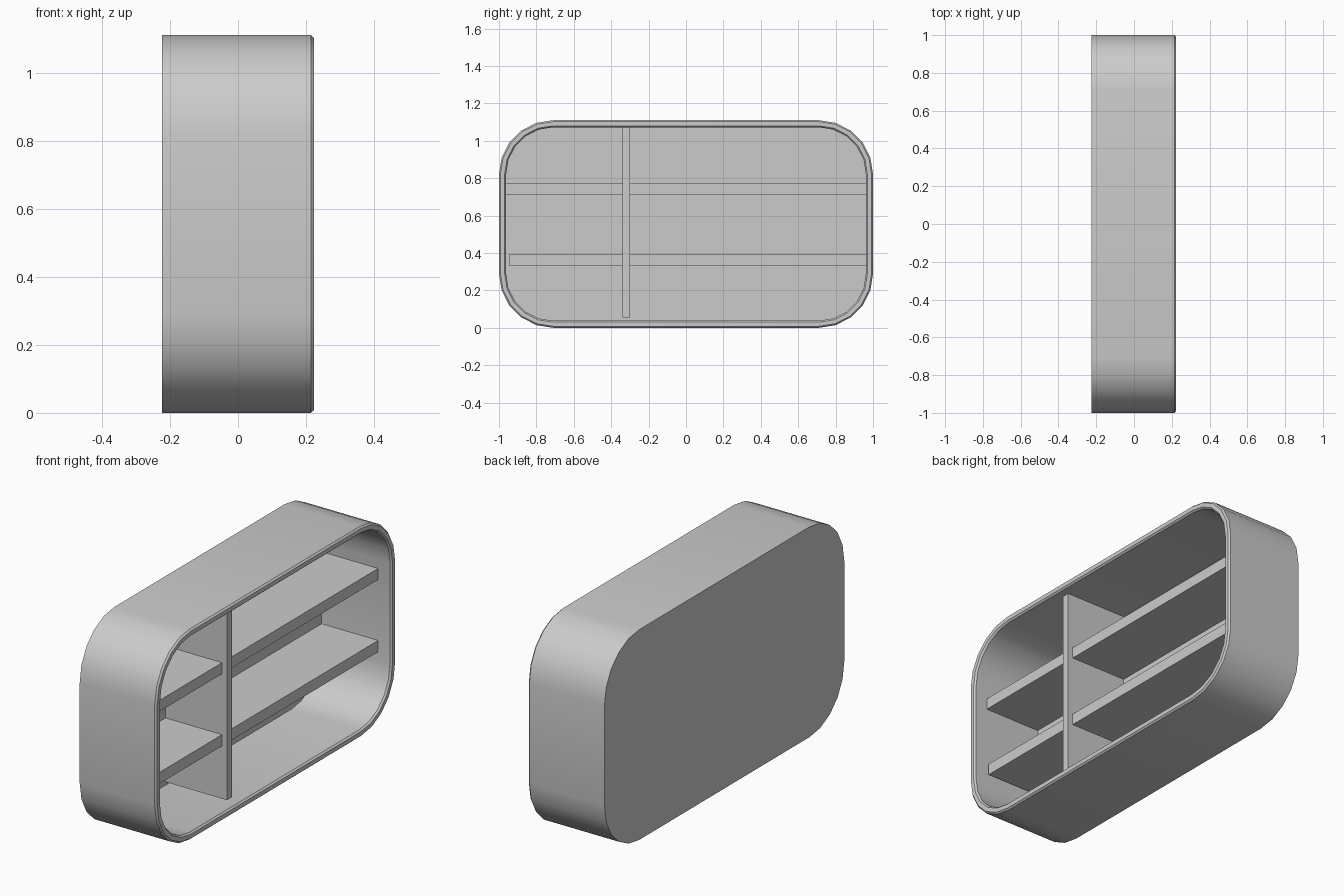
import bpy, bmesh, math

if "Cube" in bpy.data.objects:
    bpy.data.objects.remove(bpy.data.objects["Cube"])

H, R, SEG = 1.11, 0.29, 5      # shell height, corner radius, segments per corner


def finish(name, bm):
    bmesh.ops.recalc_face_normals(bm, faces=bm.faces)
    me = bpy.data.meshes.new(name)
    bm.to_mesh(me)
    bm.free()
    ob = bpy.data.objects.new(name, me)
    bpy.context.collection.objects.link(ob)
    return ob


def ring(bm, x, inset):
    """Rounded rectangle in the YZ plane."""
    verts = []
    centres = [(1 - R, H - R), (R - 1, H - R), (R - 1, R), (1 - R, R)]
    for q, (cy, cz) in enumerate(centres):
        for i in range(SEG + 1):
            a = math.pi / 2 * (q + i / SEG)
            verts.append(bm.verts.new((x, cy + (R - inset) * math.cos(a),
                                       cz + (R - inset) * math.sin(a))))
    return verts


def box(name, x0, x1, y0, y1, z0, z1):
    bm = bmesh.new()
    bmesh.ops.create_cube(bm, size=1)
    for v in bm.verts:
        v.co = ((x0 + x1) / 2 + v.co.x * (x1 - x0),
                (y0 + y1) / 2 + v.co.y * (y1 - y0),
                (z0 + z1) / 2 + v.co.z * (z1 - z0))
    return finish(name, bm)


# Open-fronted shell with bevelled rim and closed back
bm = bmesh.new()
profile = [(-0.224, 0), (0.214, 0), (0.223, 0.008),
           (0.223, 0.03), (0.214, 0.038), (-0.185, 0.038)]
rings = [ring(bm, x, inset) for x, inset in profile]
for a, b in zip(rings, rings[1:]):
    n = len(a)
    for i in range(n):
        j = (i + 1) % n
        bm.faces.new((a[i], a[j], b[j], b[i]))
bm.faces.new(rings[0])
bm.faces.new(rings[-1])
shell = finish("cabinet_shell", bm)
bpy.context.view_layer.objects.active = shell
shell.select_set(True)
bpy.ops.object.shade_smooth_by_angle(angle=math.radians(30))

# Shelves and upright divider
box("upper_shelf", -0.19, 0.145, -0.962, 0.962, 0.714, 0.773)
box("lower_shelf", -0.19, 0.145, -0.947, 0.962, 0.333, 0.393)
box("divider", -0.19, 0.174, -0.34, -0.30, 0.055, 1.075)
